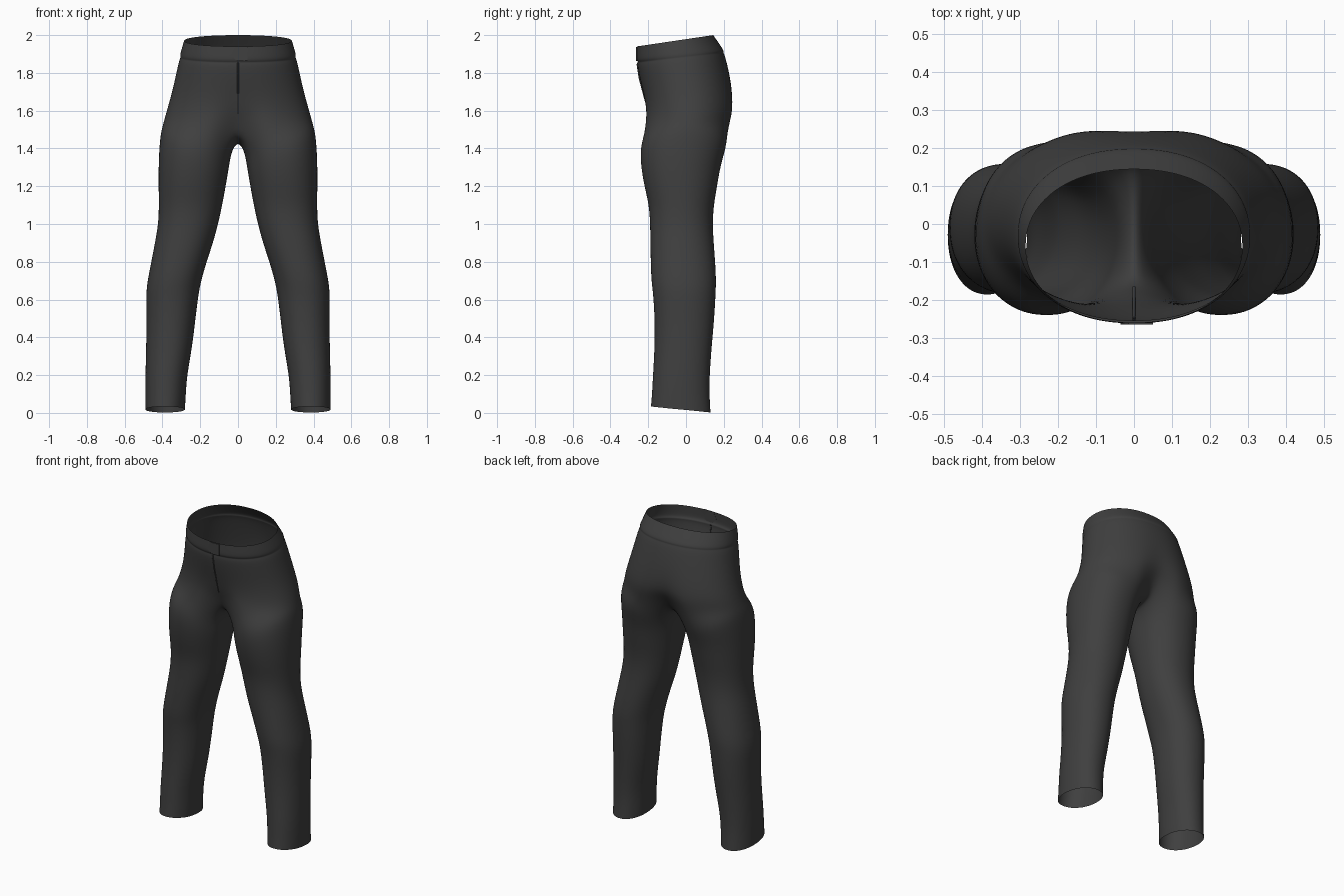
import bpy, bmesh, math

if "Cube" in bpy.data.objects:
    bpy.data.objects.remove(bpy.data.objects["Cube"], do_unlink=True)

cloth = bpy.data.materials.new("charcoal cloth")
cloth.use_nodes = True
cloth.diffuse_color = (0.05, 0.05, 0.05, 1)
cloth.node_tree.nodes["Principled BSDF"].inputs["Base Color"].default_value = cloth.diffuse_color

OUTER, INNER = 20, 8          # segments round the outside and along the inseam
SPREAD = math.radians(145)    # half angle of a leg ring covered by the outside

# Hip rows: z front, z back, half width, y front, y back, centre dip
HIPS = [
    (1.94, 2.00, .286, -.260, .145, 0),
    (1.90, 1.955, .299, -.262, .176, 0),
    (1.865, 1.917, .309, -.263, .202, 0),
    (1.856, 1.908, .304, -.252, .197, 0),
    (1.845, 1.895, .312, -.258, .206, 0),
    (1.77, 1.80, .330, -.246, .230, 0),
    (1.68, 1.69, .353, -.230, .254, .008),
    (1.60, 1.60, .378, -.225, .264, .025),
    (1.53, 1.53, .397, -.236, .252, .07),
]

# Leg rows: z, x inside, x outside, y front, y back, inside drop
LEGS = [
    (1.43, .035, .413, -.243, .222, .045),
    (1.32, .048, .422, -.243, .186, .02),
    (1.20, .065, .422, -.222, .166, 0),
    (1.10, .083, .420, -.197, .148, 0),
    (1.00, .105, .423, -.191, .142, 0),
    (.90, .132, .441, -.190, .148, 0),
    (.80, .166, .460, -.188, .156, 0),
    (.70, .195, .480, -.185, .161, 0),
    (.63, .209, .488, -.175, .158, 0),
    (.50, .225, .485, -.167, .151, 0),
    (.35, .242, .487, -.167, .137, 0),
    (.20, .270, .491, -.176, .126, 0),
    (.10, .276, .491, -.181, .125, 0),
    (.018, .281, .491, -.187, .131, 0),
]


def power(v, p):
    return math.copysign(abs(v) ** p, v)


def hip_arc(row):
    """Half ring running from the front centre to the back centre."""
    zf, zb, width, yf, yb, dip = row
    cy = (yf + yb) / 2
    points = []
    for i in range(OUTER + 1):
        t = math.pi * (i / OUTER - .5)
        x = width * power(math.cos(t), .92) if 0 < i < OUTER else 0
        s = power(math.sin(t), .95)
        y = cy + s * (yb - yf) / 2
        y -= math.copysign(dip * math.exp(-(x / .09) ** 2), s)
        points.append((x, y, (zf + zb) / 2 + s * (zb - zf) / 2))
    return points


def leg_ring(row):
    """Closed ring: outside from front to back, then the inseam."""
    z, xi, xo, yf, yb, drop = row
    cx, cy, rx, ry = (xi + xo) / 2, (yf + yb) / 2, (xo - xi) / 2, (yb - yf) / 2
    angles = [SPREAD * (2 * i / OUTER - 1) for i in range(OUTER + 1)]
    angles += [SPREAD + (2 * math.pi - 2 * SPREAD) * i / INNER for i in range(1, INNER)]
    hem = .016 if z < .05 else 0
    return [(cx + rx * power(math.cos(a), .93), cy + ry * power(math.sin(a), .93),
             z + drop * math.cos(a) - hem * math.sin(a)) for a in angles]


def finish(obj):
    obj.data.materials.append(cloth)
    bpy.context.collection.objects.link(obj)


def smooth(obj):
    bpy.ops.object.select_all(action='DESELECT')
    obj.select_set(True)
    bpy.context.view_layer.objects.active = obj
    bpy.ops.object.shade_smooth()


# Trousers: one half lofted, then mirrored
bm = bmesh.new()
arcs = [[bm.verts.new(p) for p in hip_arc(row)] for row in HIPS]
for a, b in zip(arcs, arcs[1:]):
    for i in range(OUTER):
        bm.faces.new((a[i], b[i], b[i + 1], a[i + 1]))

# Crotch seam hangs between the ends of the lowest hip arc
front, back = arcs[-1][0].co, arcs[-1][-1].co
seam = []
for i in range(1, INNER):
    t = math.pi * i / INNER
    y = (front.y + back.y) / 2 + math.cos(t) * (back.y - front.y) / 2
    seam.append(bm.verts.new((0, y, front.z - .09 * math.sin(t))))

rings = [arcs[-1] + seam] + [[bm.verts.new(p) for p in leg_ring(row)] for row in LEGS]
for a, b in zip(rings, rings[1:]):
    n = len(a)
    for i in range(n):
        j = (i + 1) % n
        bm.faces.new((a[i], b[i], b[j], a[j]))
bmesh.ops.recalc_face_normals(bm, faces=bm.faces)
mesh = bpy.data.meshes.new("trousers")
bm.to_mesh(mesh)
bm.free()
if mesh.polygons[OUTER // 2].normal.x < 0:
    mesh.flip_normals()
trousers = bpy.data.objects.new("trousers", mesh)
finish(trousers)
mirror = trousers.modifiers.new("mirror", 'MIRROR')
mirror.use_clip = True
mirror.merge_threshold = .001
sub = trousers.modifiers.new("smooth", 'SUBSURF')
sub.levels = sub.render_levels = 2
smooth(trousers)

# Waistband overlap at the front
outline = [(-.015, 1.937), (-.035, 1.895), (-.008, 1.863), (.05, 1.865), (.05, 1.938)]
bm = bmesh.new()
bm.faces.new([bm.verts.new((x, -.262, z)) for x, z in outline])
mesh = bpy.data.meshes.new("waistband_flap")
bm.to_mesh(mesh)
bm.free()
flap = bpy.data.objects.new("waistband_flap", mesh)
finish(flap)
solid = flap.modifiers.new("thickness", 'SOLIDIFY')
solid.thickness = .006
solid.offset = 0

# Fly seam down the front centre
curve = bpy.data.curves.new("fly_seam", 'CURVE')
curve.dimensions = '3D'
curve.bevel_depth = .004
spline = curve.splines.new('POLY')
path = HIPS[3:]
spline.points.add(len(path) - 1)
for point, row in zip(spline.points, path):
    point.co = (0, row[3] + row[5], row[0], 1)
finish(bpy.data.objects.new("fly_seam", curve))
